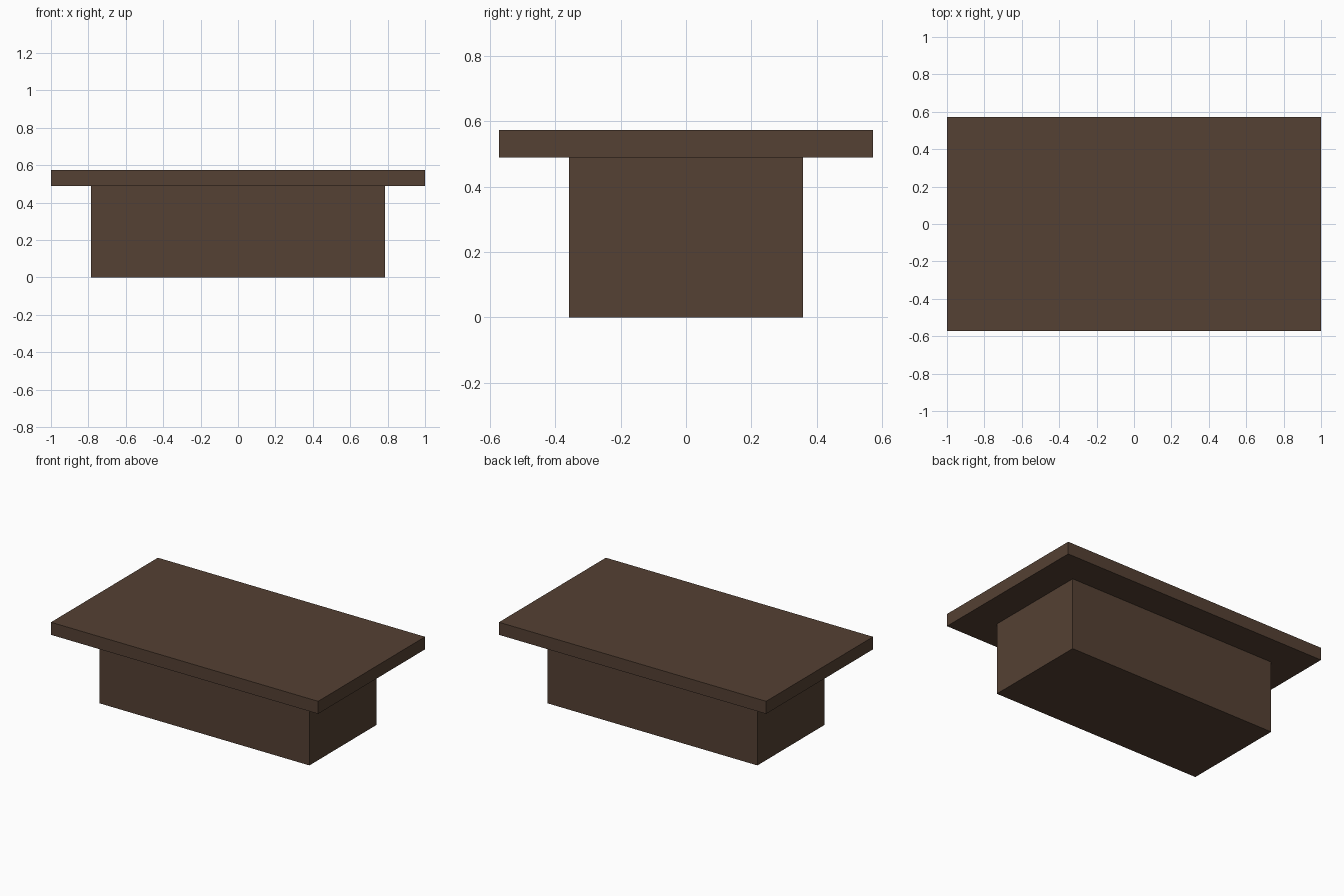
import bpy

default_cube = bpy.data.objects.get("Cube")
if default_cube:
    bpy.data.objects.remove(default_cube, do_unlink=True)

# Single dark wood colour
wood = bpy.data.materials.new("dark_brown_wood")
wood.use_nodes = True
colour = (0.09, 0.052, 0.033, 1.0)
wood.diffuse_color = colour
wood.node_tree.nodes["Principled BSDF"].inputs["Base Color"].default_value = colour


def box(name, width, depth, bottom, top):
    """Centred box between two heights."""
    bpy.ops.mesh.primitive_cube_add(size=1, location=(0, 0, (bottom + top) / 2))
    obj = bpy.context.object
    obj.name = name
    obj.scale = (width, depth, top - bottom)
    bpy.ops.object.transform_apply(location=False, rotation=False, scale=True)
    obj.data.materials.append(wood)
    return obj


# Solid pedestal and overhanging slab top
slab_bottom = 0.488
box("table_base", 1.57, 0.715, 0, slab_bottom)
box("table_top", 2.0, 1.143, slab_bottom, 0.573)
